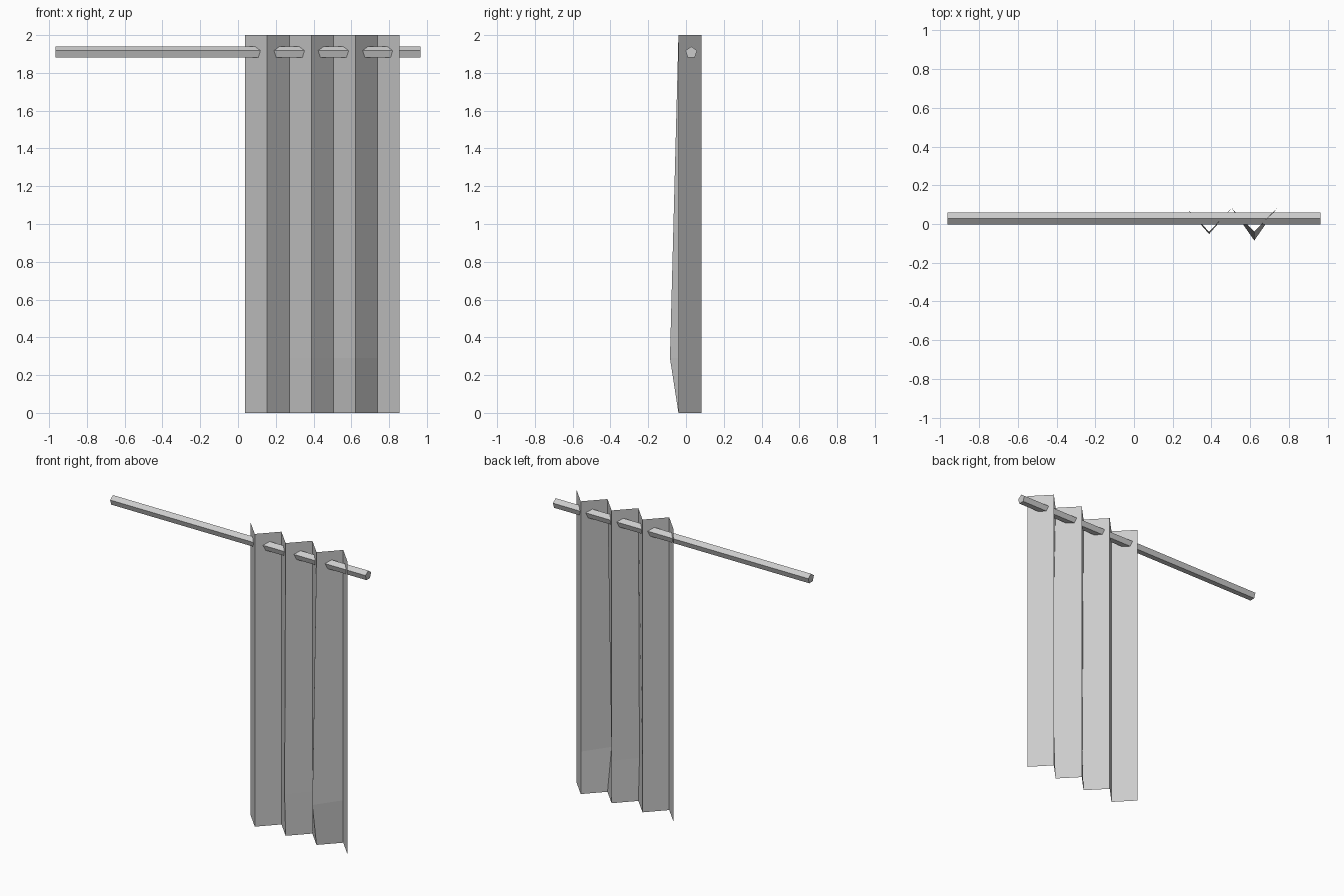
import bpy, bmesh, math
from mathutils import Matrix

cube = bpy.data.objects.get("Cube")
if cube:
    bpy.data.objects.remove(cube, do_unlink=True)

grey = bpy.data.materials.new("light_grey")
grey.use_nodes = True
grey.diffuse_color = (0.6, 0.6, 0.6, 1)
grey.node_tree.nodes["Principled BSDF"].inputs["Base Color"].default_value = (0.6, 0.6, 0.6, 1)


def add_object(name, bm):
    mesh = bpy.data.meshes.new(name)
    bm.to_mesh(mesh)
    bm.free()
    mesh.materials.append(grey)
    obj = bpy.data.objects.new(name, mesh)
    bpy.context.collection.objects.link(obj)
    return obj


# Pentagonal rod lying along x, one edge upwards
bm = bmesh.new()
bmesh.ops.create_cone(bm, cap_ends=True, segments=5, radius1=0.032, radius2=0.032, depth=1.93)
bmesh.ops.rotate(bm, verts=bm.verts, matrix=Matrix.Rotation(math.pi / 2, 3, 'Y'))
top = max(bm.verts, key=lambda v: math.hypot(v.co.y, v.co.z)).co
turn = math.pi / 2 - math.atan2(top.z, top.y)
bmesh.ops.rotate(bm, verts=bm.verts, matrix=Matrix.Rotation(turn, 3, 'X'))
bmesh.ops.translate(bm, verts=bm.verts, vec=(0, 0.028, 1.908))
add_object("curtain_rod", bm)

# Pleated single-layer curtain, two front folds swelling near the hem
LEVELS = (0, 0.29, 2)
FOLDS = 8
SWELL = {3: 0.012, 5: 0.045}
bm = bmesh.new()
columns = []
for i in range(FOLDS):
    x = 0.038 + i * 0.1167
    y = -0.04 if i % 2 else 0.082
    columns.append([bm.verts.new((x, y - (SWELL.get(i, 0) if k == 1 else 0), z))
                    for k, z in enumerate(LEVELS)])
for left, right in zip(columns, columns[1:]):
    for k in range(len(LEVELS) - 1):
        bm.faces.new((left[k], right[k], right[k + 1], left[k + 1]))
add_object("pleated_curtain", bm)
